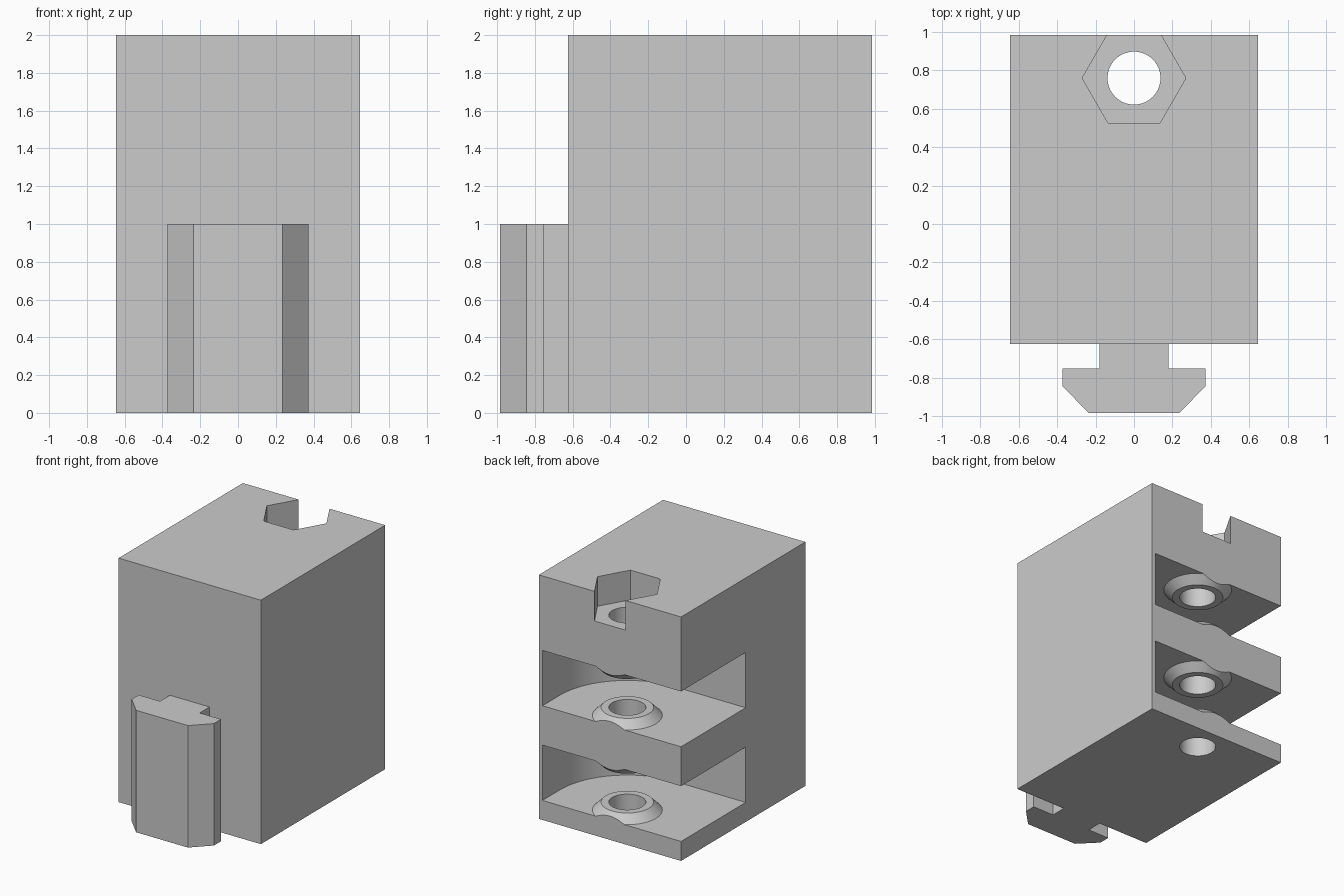
import bpy
import bmesh
from math import pi, cos, sin, radians

PIN_Y = 0.76       # pin axis, on x = 0
PIN_R = 0.138
SLOT_R = 0.612     # swing clearance around the pin
BACK = 0.985
FRONT = -0.625
HALF_W = 0.645
OVER = 0.1         # cutter overshoot

cube = bpy.data.objects.get("Cube")
if cube:
    bpy.data.objects.remove(cube, do_unlink=True)

grey = bpy.data.materials.new("plain grey")
grey.use_nodes = True
colour = (0.6, 0.6, 0.6, 1)
grey.diffuse_color = colour
grey.node_tree.nodes["Principled BSDF"].inputs["Base Color"].default_value = colour


def loft(name, rings):
    """Closed solid through rings of (x, y, z) points."""
    bm = bmesh.new()
    loops = [[bm.verts.new(p) for p in ring] for ring in rings]
    bm.faces.new(loops[0])
    bm.faces.new(loops[-1])
    n = len(loops[0])
    for low, high in zip(loops, loops[1:]):
        for i in range(n):
            j = (i + 1) % n
            bm.faces.new((low[i], low[j], high[j], high[i]))
    bmesh.ops.recalc_face_normals(bm, faces=bm.faces[:])
    mesh = bpy.data.meshes.new(name)
    bm.to_mesh(mesh)
    bm.free()
    mesh.materials.append(grey)
    ob = bpy.data.objects.new(name, mesh)
    bpy.context.collection.objects.link(ob)
    return ob


def prism(name, outline, z0, z1):
    return loft(name, [[(x, y, z) for x, y in outline] for z in (z0, z1)])


def circle(radius, sides=64):
    return [(radius * cos(2 * pi * i / sides), PIN_Y + radius * sin(2 * pi * i / sides))
            for i in range(sides)]


def cut(target, cutter):
    """Subtract the cutter, then discard it."""
    bpy.context.view_layer.objects.active = target
    mod = target.modifiers.new("cut", 'BOOLEAN')
    mod.operation = 'DIFFERENCE'
    mod.solver = 'EXACT'
    mod.object = cutter
    bpy.ops.object.modifier_apply(modifier=mod.name)
    bpy.data.objects.remove(cutter, do_unlink=True)


def boss(z, up):
    """Tapered washer boss rising from a slot face, rooted just inside it."""
    return loft("boss", [[(x, y, z + up * h) for x, y in circle(r)]
                         for h, r in ((-0.01, 0.27), (0.065, 0.195))])


# Main block
block = prism("hinge_block", [(-HALF_W, FRONT), (HALF_W, FRONT),
                              (HALF_W, BACK), (-HALF_W, BACK)], 0, 2)

# Knuckle slots: rounded on one side, open to the back and the other side
arc = [(SLOT_R * sin(a), PIN_Y - SLOT_R * cos(a))
       for a in (radians(90 * i / 24) for i in range(25))]
outline = [(-HALF_W - OVER, PIN_Y - SLOT_R)] + arc + [
    (SLOT_R, BACK + OVER), (-HALF_W - OVER, BACK + OVER)]
for floor, ceiling in ((0.16, 0.613), (0.936, 1.389)):
    slot = prism("slot_cutter", outline, floor, ceiling)
    cut(slot, boss(floor, 1))
    cut(slot, boss(ceiling, -1))
    cut(block, slot)

# Nut pocket and pin hole
cut(block, prism("nut_cutter", circle(0.27, 6), 1.757, 2 + OVER))
cut(block, prism("pin_cutter", circle(PIN_R), -OVER, 2 + OVER))

# T-shaped mounting rail on the front
half = [(0.18, FRONT), (0.18, -0.753), (0.373, -0.753), (0.373, -0.845), (0.235, -BACK)]
rail = prism("mounting_rail", half + [(-x, y) for x, y in reversed(half)], 0, 1)

# Smooth the round surfaces, keep edges crisp
for ob in (block, rail):
    bpy.ops.object.select_all(action='DESELECT')
    ob.select_set(True)
    bpy.context.view_layer.objects.active = ob
    bpy.ops.object.shade_smooth_by_angle(angle=radians(25))
